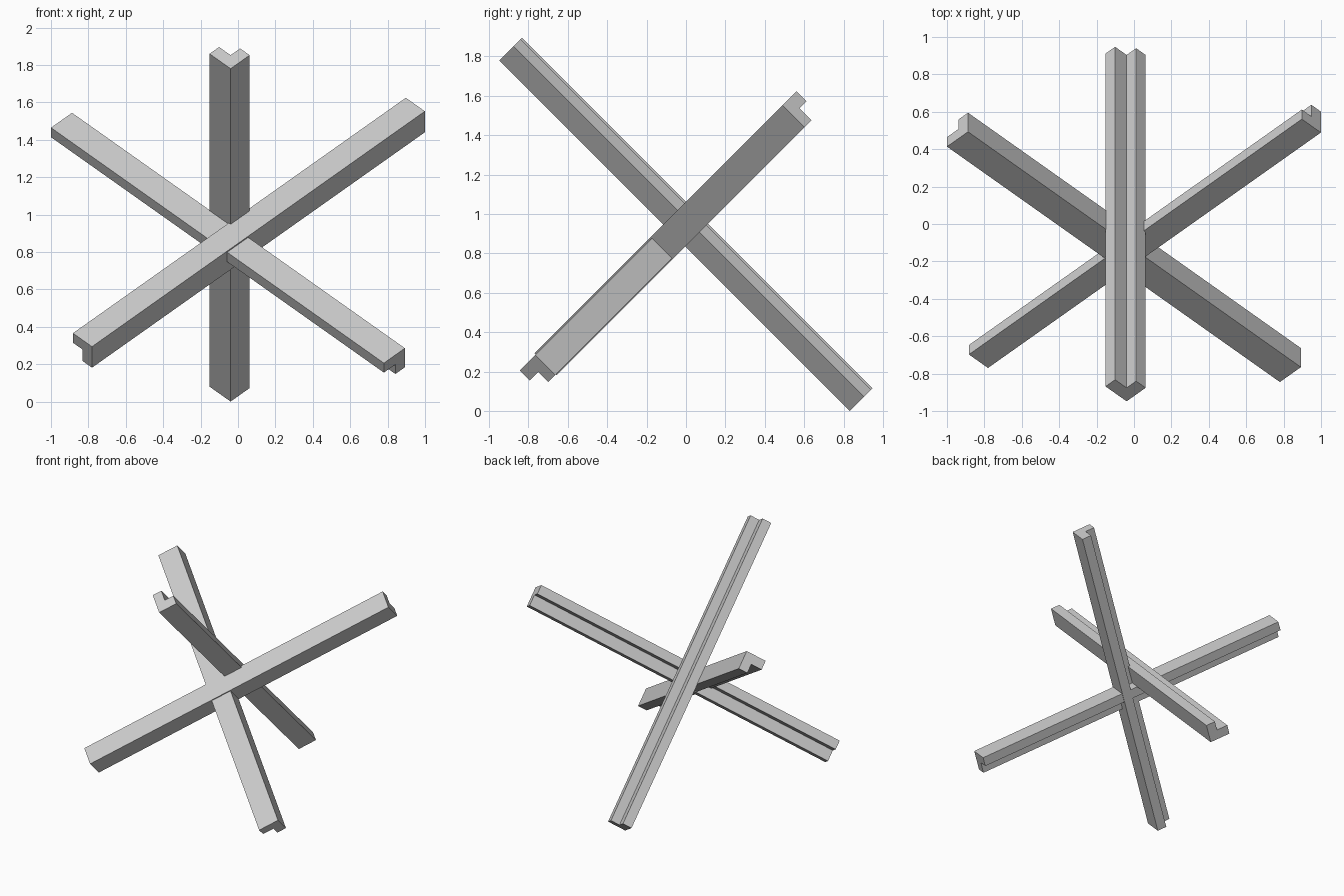
import bpy, bmesh, math
from mathutils import Vector

if "Cube" in bpy.data.objects:
    bpy.data.objects.remove(bpy.data.objects["Cube"])

# Three mutually perpendicular axes of the tilted barrier
R2 = math.sqrt(2)
AXES = [Vector((R2, 1, 1)) / 2, Vector((-R2, 1, 1)) / 2, Vector((0, -1, 1)) / R2]
LENGTH, THICK = 2.517, 0.072
LONG, SHORT = 0.159, 0.144


def angle_beam(name, along, start, i, j, corner, leg_i, leg_j):
    """L-section beam along one axis; signed legs run from the outer corner along axes i and j."""
    ti, tj = math.copysign(THICK, leg_i), math.copysign(THICK, leg_j)
    profile = [(0, 0), (leg_i, 0), (leg_i, tj), (ti, tj), (ti, leg_j), (0, leg_j)]
    bm = bmesh.new()
    verts = [bm.verts.new(AXES[along] * start + AXES[i] * (corner[0] + p) + AXES[j] * (corner[1] + q))
             for p, q in profile]
    face = bm.faces.new(verts)
    ext = bmesh.ops.extrude_face_region(bm, geom=[face], use_keep_orig=True)
    moved = [v for v in ext["geom"] if isinstance(v, bmesh.types.BMVert)]
    bmesh.ops.translate(bm, verts=moved, vec=AXES[along] * LENGTH)
    bmesh.ops.recalc_face_normals(bm, faces=bm.faces)
    mesh = bpy.data.meshes.new(name)
    bm.to_mesh(mesh)
    bm.free()
    obj = bpy.data.objects.new(name, mesh)
    bpy.context.collection.objects.link(obj)
    return obj


# Beam leaning from top front to bottom back
angle_beam("back_beam", 2, -0.588, 0, 1, (0.388, 0.444), SHORT, LONG)
# Beam rising to the right
angle_beam("right_rising_beam", 0, -0.790, 1, 2, (0.314, 0.752), SHORT, -LONG)
# Beam rising to the left
angle_beam("left_rising_beam", 1, -0.871, 0, 2, (0.391, 0.743), -LONG, -SHORT)
